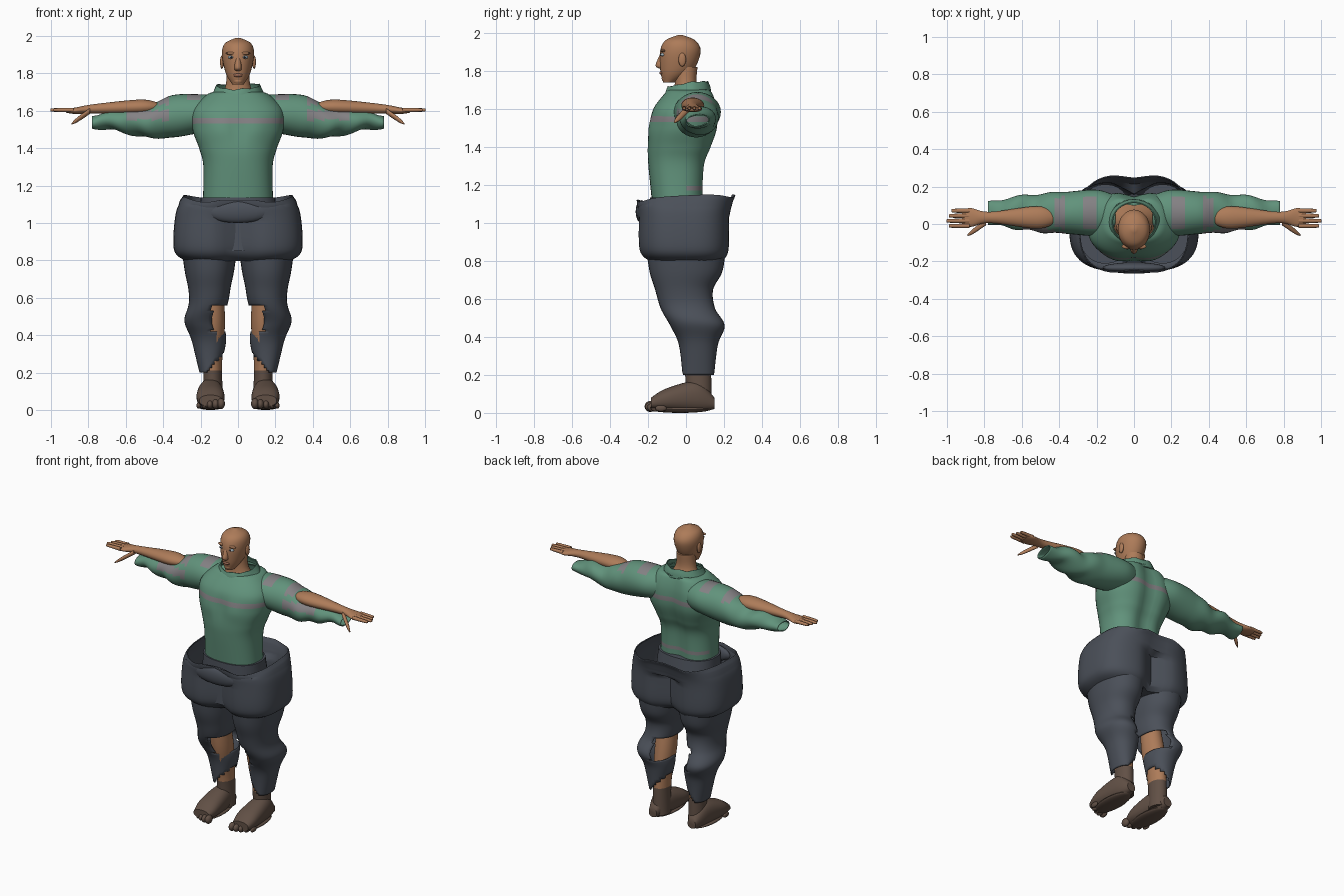
import bpy, bmesh, math
from math import sin, cos, pi, exp, copysign

cube = bpy.data.objects.get("Cube")
if cube:
    bpy.data.objects.remove(cube)

PALETTE = {
    "skin": (.42, .2, .1), "green_knit": (.12, .29, .2), "mauve_stripe": (.23, .22, .23),
    "slate_cloth": (.07, .08, .1), "brown_sock": (.12, .08, .06), "lip": (.3, .13, .08),
    "eye": (.35, .45, .5), "dark": (.02, .02, .03),
}
NAMES = list(PALETTE)
MATERIALS = []
for key, rgb in PALETTE.items():
    material = bpy.data.materials.new(key)
    material.use_nodes = True
    material.diffuse_color = (*rgb, 1)
    material.node_tree.nodes["Principled BSDF"].inputs["Base Color"].default_value = (*rgb, 1)
    MATERIALS.append(material)


def bump(value, centre, width):
    """Smooth hill used by the shaping rules."""
    return exp(-((value - centre) / width) ** 2)


def finish(name, bm, mat, paint=None, cut=None, cloth=False):
    """Cut, paint and shade a mesh, then link it."""
    bmesh.ops.recalc_face_normals(bm, faces=bm.faces)
    if cut:
        torn_faces = [face for face in bm.faces if cut(face.calc_center_median())]
        bmesh.ops.delete(bm, geom=torn_faces, context="FACES")
    for face in bm.faces:
        painted = paint(face.calc_center_median()) if paint else None
        face.material_index = NAMES.index(painted or mat)
    mesh = bpy.data.meshes.new(name)
    bm.to_mesh(mesh)
    bm.free()
    for material in MATERIALS:
        mesh.materials.append(material)
    ob = bpy.data.objects.new(name, mesh)
    bpy.context.collection.objects.link(ob)
    bpy.ops.object.select_all(action="DESELECT")
    ob.select_set(True)
    bpy.context.view_layer.objects.active = ob
    bpy.ops.object.shade_smooth_by_angle(angle=math.radians(50))
    if cloth:
        solid = ob.modifiers.new("cloth", "SOLIDIFY")
        solid.thickness = .006
        solid.offset = 0


def spline(rows, steps):
    """Smooth curve through the section rows."""
    last = len(rows) - 1
    for i in range(last):
        before, start, end, after = (rows[max(0, min(last, i + k))] for k in (-1, 0, 1, 2))
        for j in range(steps):
            t = j / steps
            yield [q + t / 2 * (r - p + t * (2 * p - 5 * q + 4 * r - u + t * (3 * (q - r) + u - p)))
                   for p, q, r, u in zip(before, start, end, after)]
    yield rows[last]


def tube(name, mat, axis, rows, off=0, side=1, power=2, caps=(True, True), steps=6, count=32,
         warp=None, **options):
    """Loft of ovals; each row is position, second centre and two radii."""
    bm = bmesh.new()
    rings = []
    for t, centre, wide, deep in spline(rows, steps):
        ring = []
        for k in range(count):
            c, d = cos(2 * pi * k / count), sin(2 * pi * k / count)
            u = off + wide * copysign(abs(c) ** (2 / power), c)
            v = centre + deep * copysign(abs(d) ** (2 / power), d)
            point = {"x": (t, u, v), "y": (u, t, v), "z": (u, v, t)}[axis]
            x, y, z = warp(*point) if warp else point
            ring.append(bm.verts.new((x * side, y, z)))
        rings.append(ring)
    for low, high in zip(rings, rings[1:]):
        for k in range(count):
            bm.faces.new((low[k], low[k - 1], high[k - 1], high[k]))
    for capped, ring in zip(caps, (rings[0], rings[-1])):
        if capped:
            bm.faces.new(ring)
    finish(name, bm, mat, **options)


def blob(name, mat, place, size):
    bm = bmesh.new()
    bmesh.ops.create_uvsphere(bm, u_segments=20, v_segments=12, radius=1)
    for vert in bm.verts:
        vert.co = [p + c * s for p, c, s in zip(place, vert.co, size)]
    finish(name, bm, mat)


# Shaping rules: chest relief and spine, sleeve folds, trouser crease, knee bow
def chest(x, y, z):
    if y > 0:
        return x, y - .03 * bump(x, 0, .06) * (z < 1.7), z
    pecs = bump(abs(x), .1, .06) * bump(z, 1.5, .06)
    return x, y + .01 * (bump(x, 0, .03) * bump(z, 1.5, .1) - pecs), z


def ragged_collar(x, y, z):
    return x, y, z + .22 * min(y, .03) + .006 * sin(60 * x) * sin(45 * y)


def folds(x, y, z):
    fold = .006 * sin(38 * x + 25 * y) * min(1, max(0, 6 * x - 2))
    return x, y + fold, z + fold


def crease(x, y, z):
    dip = bump(x, 0, .08) * (.07 if z < 1.04 else .02)
    if z > 1.1:
        z += .05 * y + .012 * sin(21 * abs(x) + 1) * (abs(x) > .1)
    return x, y + copysign(min(dip, abs(y)), -y), z


def knee_bow(x, y, z):
    return x + .03 * bump(z, .48, .07), y, z


def thumb_slant(x, y, z):
    drop = .7 * (x - .79)
    return x, y - drop, z - drop


# Painting and tearing rules
def knit_bands(c):
    if 1.53 < c.z < 1.56 or (c.y > 0 and 1.17 < c.z < 1.2):
        return "mauve_stripe"


def sleeve_bands(c):
    x = abs(c.x)
    front_band = c.y < .04 and .36 < x < .6 and 1.55 < c.z < 1.6
    if front_band or (.2 < x < .27 and c.z > 1.65) or (.37 < x < .43 and c.z > 1.63):
        return "mauve_stripe"


def sock_line(c):
    if c.z < .23:
        return "brown_sock"


def torn(c):
    x = abs(c.x)
    return (x < .14 and .42 < c.z < .56) or c.z < .4 - 1.2 * min(x, .17)


# Head, neck and face
tube("head", "skin", "z", [(1.74, -.09, .03, .03), (1.8, -.05, .065, .085), (1.9, -.03, .086, .107),
                           (1.96, -.03, .07, .08), (1.99, -.03, .01, .01)])
tube("neck", "skin", "z", [(1.62, .02, .13, .1), (1.72, 0, .07, .06), (1.82, 0, .06, .06)])
tube("nose", "skin", "z", [(1.81, -.12, .01, .01), (1.83, -.13, .02, .03), (1.9, -.12, .01, .01)])
blob("lips", "lip", (0, -.128, 1.79), (.025, .012, .01))
blob("chin", "skin", (0, -.108, 1.76), (.026, .02, .02))
for s, side in ((1, "left"), (-1, "right")):
    blob(side + "_ear", "skin", (.086 * s, -.02, 1.86), (.01, .02, .036))
    blob(side + "_brow", "skin", (.036 * s, -.12, 1.907), (.03, .014, .008))
    blob(side + "_eye", "eye", (.036 * s, -.122, 1.886), (.018, .013, .009))
    blob(side + "_pupil", "dark", (.036 * s, -.133, 1.886), (.006, .004, .006))

# Sweater body and loose collar
tube("sweater_body", "green_knit", "z",
     [(1.1, -.04, .185, .135), (1.3, -.045, .182, .15), (1.4, -.03, .205, .17), (1.5, -.01, .24, .18),
      (1.6, 0, .24, .17), (1.68, .02, .17, .13), (1.7, .02, .12, .11)],
     power=2.4, caps=(False, False), steps=10, count=48, warp=chest, paint=knit_bands, cloth=True)
tube("collar", "green_knit", "z", [(1.68, .01, .14, .12), (1.71, .01, .125, .115), (1.735, .01, .115, .105)],
     caps=(False, False), warp=ragged_collar, cloth=True)

# Baggy sleeves, bare forearms lying on top, and hands
for s, side in ((1, "left"), (-1, "right")):
    tube(side + "_sleeve", "green_knit", "x",
         [(.1, 1.59, .09, .09), (.2, 1.585, .12, .1), (.35, 1.57, .11, .11), (.5, 1.54, .1, .08),
          (.65, 1.55, .08, .055), (.78, 1.54, .055, .03)],
         off=.06, side=s, caps=(True, False), steps=8, warp=folds, paint=sleeve_bands, cloth=True)
    tube(side + "_forearm", "skin", "x",
         [(.42, 1.62, .03, .02), (.52, 1.62, .06, .04), (.77, 1.61, .03, .025), (.87, 1.6, .05, .017),
          (.92, 1.6, .04, .01)], off=.035, side=s)
    for i in range(4):
        tip = 1 - .012 * abs(i - 1)
        tube(f"{side}_finger_{i + 1}", "skin", "x",
             [(.88, 1.604, .012, .012), (tip - .01, 1.604, .01, .009), (tip, 1.604, .003, .003)],
             off=.027 * i - .01, side=s, count=12)
    tube(side + "_thumb", "skin", "x", [(.79, 1.6, .016, .016), (.86, 1.6, .014, .013), (.89, 1.6, .004, .004)],
         off=.01, side=s, count=12, warp=thumb_slant)

# Oversized trouser hips: an open shell around the waist
tube("trouser_hips", "slate_cloth", "z",
     [(.8, 0, .28, .2), (.86, -.01, .34, .24), (1.05, -.01, .33, .245), (1.135, 0, .29, .265)],
     power=3, caps=(True, False), steps=8, count=64, warp=crease, cloth=True)
tube("trouser_waist", "slate_cloth", "z", [(.85, -.02, .22, .18), (1.135, -.04, .2, .15)], power=2.4)
blob("front_roll", "slate_cloth", (0, -.235, 1.06), (.17, .03, .06))

# Torn trouser legs over bare legs, with feet and toes
for s, side in ((1, "left"), (-1, "right")):
    tube(side + "_trouser_leg", "slate_cloth", "z",
         [(.2, .065, .05, .08), (.36, .065, .087, .1), (.46, .06, .1, .14), (.55, .01, .1, .14),
          (.65, -.01, .11, .15), (.75, 0, .13, .19), (.9, 0, .15, .21)],
         off=.153, side=s, power=2.2, caps=(False, True), steps=9, warp=knee_bow, cut=torn, cloth=True)
    tube(side + "_leg", "skin", "z",
         [(.03, .07, .055, .065), (.25, .06, .05, .07), (.45, .025, .065, .08), (.62, 0, .06, .07)],
         off=.135, side=s, paint=sock_line)
    tube(side + "_foot", "brown_sock", "y",
         [(.15, .05, .03, .03), (.06, .085, .06, .08), (-.1, .07, .075, .06), (-.185, .05, .06, .03)],
         off=.147, side=s, power=2.3)
    for i in range(5):
        r = .024 - .0025 * i
        blob(f"{side}_toe_{i + 1}", "brown_sock", ((.09 + .03 * i) * s, .0035 * i * i - .188, r + .01),
             (r * .85, .03, r * 1.2))
    blob(side + "_sole", "brown_sock", (.147 * s, -.03, .018), (.068, .16, .018))
